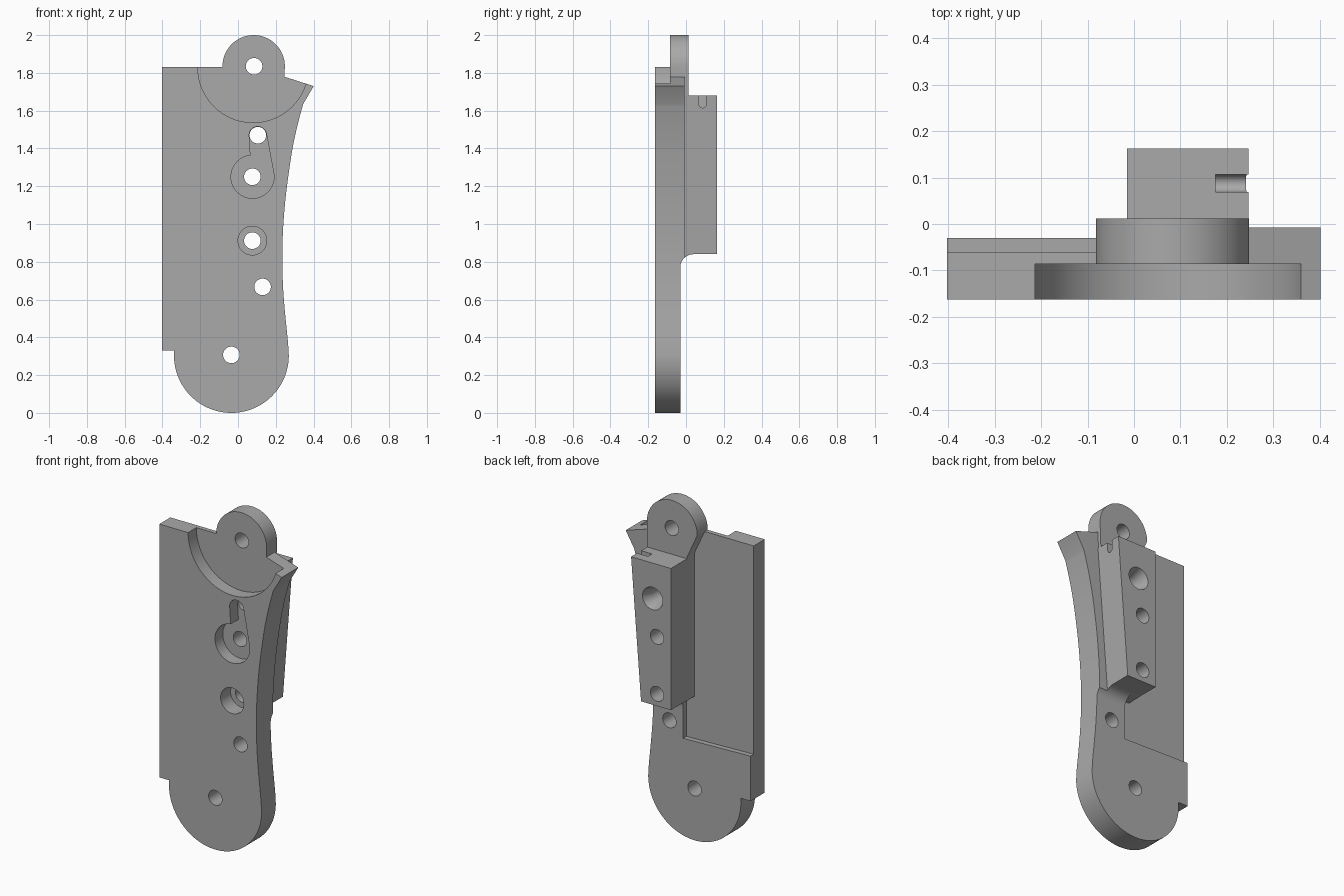
import bpy, bmesh
from math import sin, cos, pi, radians

cube = bpy.data.objects.get("Cube")
if cube:
    bpy.data.objects.remove(cube, do_unlink=True)

grey = bpy.data.materials.new("plain_grey")
grey.use_nodes = True
colour = (0.4, 0.4, 0.4, 1)
grey.diffuse_color = colour
grey.node_tree.nodes["Principled BSDF"].inputs["Base Color"].default_value = colour


def arc(cx, cz, r, start=0, end=360, n=48):
    """Points along an arc; a full circle leaves out its repeated last point."""
    count = n if end - start == 360 else n + 1
    return [(cx + r * cos(radians(start + (end - start) * i / n)),
             cz + r * sin(radians(start + (end - start) * i / n))) for i in range(count)]


def loft(name, near, far):
    """Solid between two matching loops of 3D points."""
    bm = bmesh.new()
    a = [bm.verts.new(p) for p in near]
    b = [bm.verts.new(p) for p in far]
    bm.faces.new(a)
    bm.faces.new(b[::-1])
    for i in range(len(a)):
        j = (i + 1) % len(a)
        bm.faces.new((a[i], b[i], b[j], a[j]))
    bmesh.ops.recalc_face_normals(bm, faces=bm.faces)
    mesh = bpy.data.meshes.new(name)
    bm.to_mesh(mesh)
    bm.free()
    mesh.materials.append(grey)
    ob = bpy.data.objects.new(name, mesh)
    bpy.context.collection.objects.link(ob)
    return ob


def prism_y(name, pts, y0, y1):
    return loft(name, [(x, y0, z) for x, z in pts], [(x, y1, z) for x, z in pts])


def prism_x(name, pts, x0, x1):
    return loft(name, [(x0, y, z) for y, z in pts], [(x1, y, z) for y, z in pts])


def combine(target, tool, operation):
    mod = target.modifiers.new(tool.name, "BOOLEAN")
    mod.operation = operation
    mod.solver = "EXACT"
    mod.object = tool
    bpy.ops.object.select_all(action="DESELECT")
    bpy.context.view_layer.objects.active = target
    target.select_set(True)
    bpy.ops.object.modifier_apply(modifier=mod.name)
    bpy.data.objects.remove(tool, do_unlink=True)


def curve_through(pts, steps=6):
    """Smooth Catmull-Rom path through a few points."""
    p = [pts[0]] + pts + [pts[-1]]
    out = []
    for i in range(1, len(p) - 2):
        for s in range(steps):
            t = s / steps
            out.append(tuple(0.5 * (2 * b + (c - a) * t + (2 * a - 5 * b + 4 * c - d) * t * t
                                    + (3 * b - a - 3 * c + d) * t ** 3)
                             for a, b, c, d in zip(p[i - 1], p[i], p[i + 1], p[i + 2])))
    return out + [pts[-1]]


# Main plate: square left edge, rounded foot, waisted right edge, pointed tip
waist = curve_through([(0.265, 0.37), (0.24, 0.64), (0.235, 0.88), (0.25, 1.12),
                       (0.282, 1.36), (0.312, 1.51), (0.345, 1.635)])
outline = ([(-0.402, 1.832), (-0.402, 0.33), (-0.338, 0.33)]
           + arc(-0.035, 0.304, 0.304, 180, 360) + waist
           + [(0.401, 1.73), (0.235, 1.783), (0.2, 1.832)])
body = prism_y("grip_plate", outline, -0.163, -0.008)

# Recess across the back of the plate
recess = [(-0.5, 0.6), (0.04, 0.585), (0.04, 1.9), (-0.5, 1.9)]
combine(body, prism_y("back_recess", recess, -0.06, 0.3), "DIFFERENCE")

# Top lug with its neck, and the tapered rear block
lug = [(-0.015, 1.6), (0.24, 1.6), (0.248, 1.835)]
lug += arc(0.083, 1.835, 0.165, 0, 180)[1:] + [(-0.015, 1.69)]
combine(body, prism_y("top_lug", lug, -0.1, 0.012), "UNION")
block = [(-0.015, 0.74), (0.173, 0.74), (0.246, 1.68), (-0.015, 1.68)]
combine(body, prism_y("rear_block", block, -0.1, 0.163), "UNION")

# Clear the back below the block, leaving a concave fillet
under = [(-0.03, -0.1), (0.3, -0.1), (0.3, 0.84)] + arc(0.04, 0.77, 0.07, 90, 180, 12)
combine(body, prism_x("lower_back_cut", under, -0.6, 0.6), "DIFFERENCE")
corner = [(-0.5, 0.65), (0.04, 0.65), (0.04, 0.838), (-0.5, 0.838)]
combine(body, prism_y("recess_corner", corner, -0.06, 0.3), "DIFFERENCE")

# Round scoop in front of the lug
combine(body, prism_y("front_scoop", arc(0.08, 1.83, 0.293, n=80), -0.3, -0.086), "DIFFERENCE")

# Keyhole pocket and round counterbore on the front
keyhole = (arc(0.105, 1.47, 0.046, 10, 180, 16) + [(0.066, 1.365)]
           + arc(0.077, 1.25, 0.114, 95, 365, 40))
combine(body, prism_y("keyhole_pocket", keyhole, -0.3, -0.09), "DIFFERENCE")
combine(body, prism_y("counterbore", arc(0.076, 0.912, 0.076), -0.3, -0.07), "DIFFERENCE")

# Through holes
for x, z in ((0.085, 1.835), (0.105, 1.47), (0.076, 1.25),
             (0.076, 0.912), (0.13, 0.667), (-0.035, 0.307)):
    combine(body, prism_y("through_hole", arc(x, z, 0.044, n=32), -0.4, 0.4), "DIFFERENCE")

# Countersink at the back of the upper hole
sink = loft("countersink", [(x, 0.08, z) for x, z in arc(0.105, 1.47, 0.038)],
            [(x, 0.18, z) for x, z in arc(0.105, 1.47, 0.072)])
combine(body, sink, "DIFFERENCE")

# Small round-bottomed notch in the top right corner of the block
notch = [(0.107, 1.8), (0.069, 1.8)] + arc(0.088, 1.634, 0.019, 180, 360, 12)
combine(body, prism_x("corner_notch", notch, 0.175, 0.4), "DIFFERENCE")

bpy.ops.object.select_all(action="DESELECT")
body.select_set(True)
bpy.context.view_layer.objects.active = body
bpy.ops.object.shade_smooth_by_angle(angle=radians(25))
